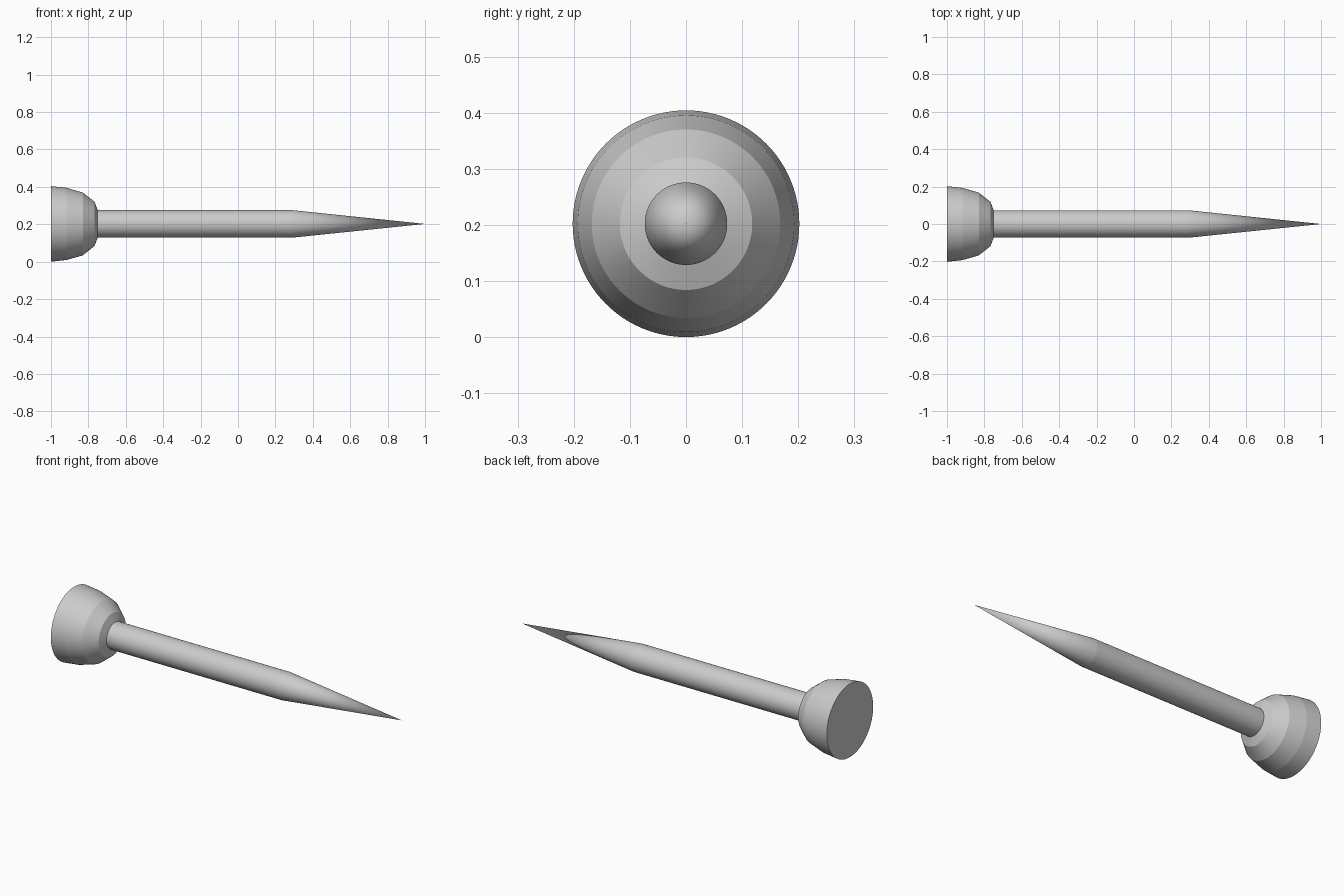
import bpy, bmesh, math

if "Cube" in bpy.data.objects:
    bpy.data.objects.remove(bpy.data.objects["Cube"])

SIDES = 96
AXIS_Z = 0.202


def lathe(name, profile):
    """Revolve (x, radius) points about the x axis; radius 0 closes an end to a point."""
    bm = bmesh.new()
    rings = []
    for x, r in profile:
        if r == 0:
            rings.append([bm.verts.new((x, 0, AXIS_Z))] * SIDES)
        else:
            rings.append([bm.verts.new((x, r * math.cos(a), AXIS_Z + r * math.sin(a)))
                          for a in (2 * math.pi * i / SIDES for i in range(SIDES))])
    for a, b in zip(rings, rings[1:]):
        for i in range(SIDES):
            j = (i + 1) % SIDES
            corners = list(dict.fromkeys((a[i], a[j], b[j], b[i])))
            bm.faces.new(corners)
    # flat caps on open ends
    for ring, (x, r) in ((rings[0], profile[0]), (rings[-1], profile[-1])):
        if r > 0:
            bm.faces.new(ring)
    bmesh.ops.recalc_face_normals(bm, faces=bm.faces)
    mesh = bpy.data.meshes.new(name)
    bm.to_mesh(mesh)
    bm.free()
    obj = bpy.data.objects.new(name, mesh)
    bpy.context.collection.objects.link(obj)
    bpy.ops.object.select_all(action='DESELECT')
    obj.select_set(True)
    bpy.context.view_layer.objects.active = obj
    # smooth around the axis, creased between bands
    bpy.ops.object.shade_smooth_by_angle(angle=math.radians(5))
    return obj


# domed head with a flat striking face
lathe("head", [(-1.0, 0.202), (-0.917, 0.193), (-0.83, 0.168),
               (-0.767, 0.118), (-0.75, 0.073)])

# straight shank tapering to a sharp tip
lathe("shank", [(-0.76, 0.0735), (0.29, 0.0735), (1.0, 0)])
